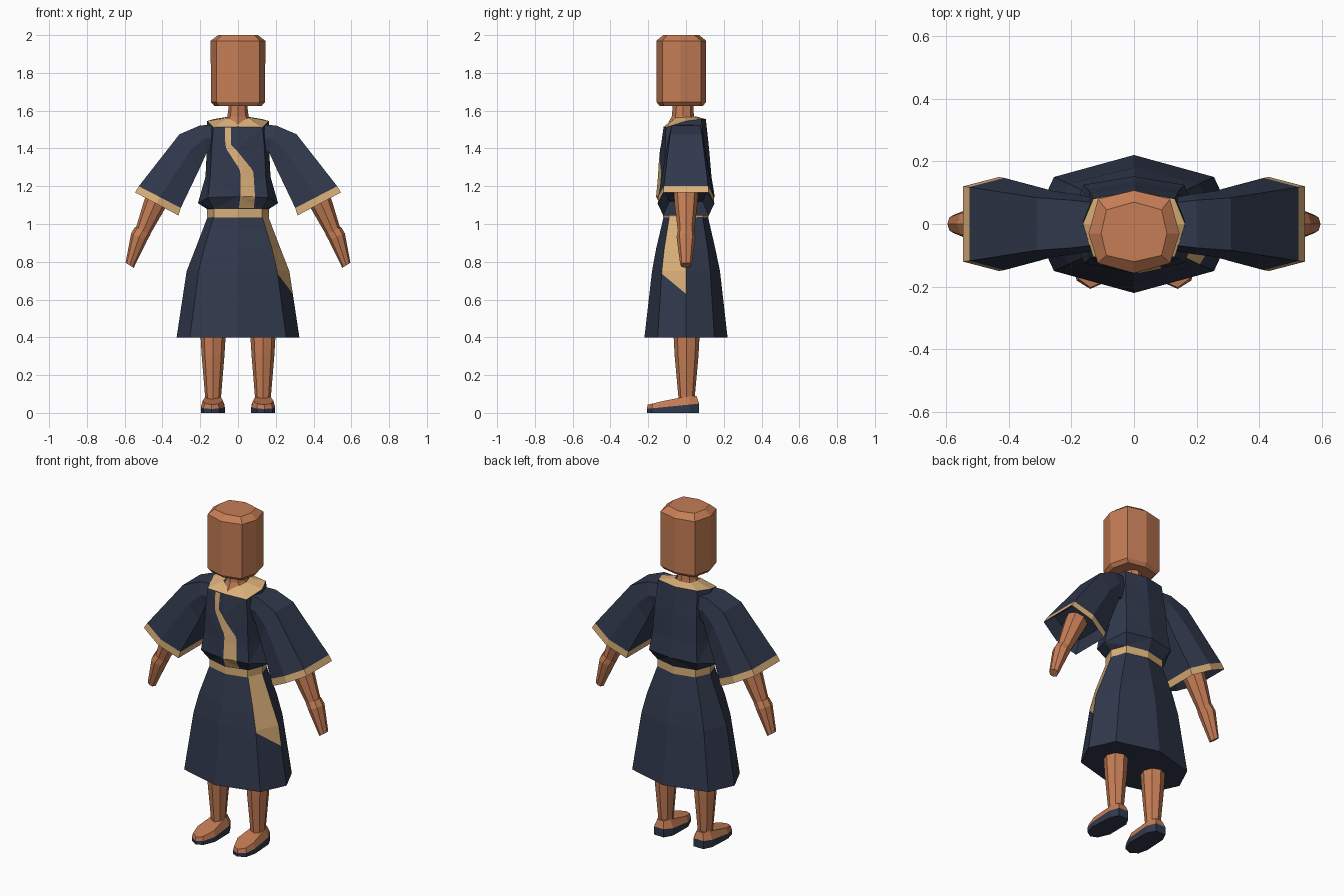
import bpy, bmesh, math
from mathutils import Vector
from mathutils.bvhtree import BVHTree

if "Cube" in bpy.data.objects:
    bpy.data.objects.remove(bpy.data.objects["Cube"])


def material(name, rgb):
    m = bpy.data.materials.new(name)
    m.diffuse_color = (*rgb, 1)
    m.use_nodes = True
    m.node_tree.nodes["Principled BSDF"].inputs["Base Color"].default_value = m.diffuse_color
    return m


SKIN = material("skin", (0.56, 0.205, 0.092))
NAVY = material("navy cloth", (0.030, 0.040, 0.072))
GOLD = material("gold trim", (0.70, 0.43, 0.19))


def finish(name, bm, mats, mirror=False, recalc=True):
    if recalc:
        bmesh.ops.recalc_face_normals(bm, faces=bm.faces)
    me = bpy.data.meshes.new(name)
    bm.to_mesh(me)
    bm.free()
    for m in mats:
        me.materials.append(m)
    ob = bpy.data.objects.new(name, me)
    bpy.context.collection.objects.link(ob)
    if mirror:
        ob.modifiers.new("mirror", 'MIRROR').use_mirror_merge = False
    return ob


def loft(rings, bands=None, cap_start=True, cap_end=True):
    """Skin a list of closed rings; bands gives a material index per strip."""
    bm = bmesh.new()
    vs = [[bm.verts.new(p) for p in r] for r in rings]
    n = len(rings[0])
    for k in range(len(rings) - 1):
        for i in range(n):
            j = (i + 1) % n
            f = bm.faces.new((vs[k][i], vs[k][j], vs[k + 1][j], vs[k + 1][i]))
            f.material_index = bands[k] if bands else 0
    if cap_start:
        bm.faces.new(vs[0][::-1])
    if cap_end:
        bm.faces.new(vs[-1])
    return bm


def body(front, fcorner, side, bcorner, back):
    """Symmetric eight-point ring: front/back are (y, z), others (x, y, z)."""
    half = [fcorner, side, bcorner]
    return ([(0, *front)] + half + [(0, *back)]
            + [(-x, y, z) for x, y, z in reversed(half)])


def flat(z, front, cx, cf, sx, sy, cb, back):
    return body((front, z), (cx, cf, z), (sx, sy, z), (cx, cb, z), (back, z))


BOXY = [(1, 0), (1, .8), (0, 1), (-1, .8), (-1, 0), (-1, -.8), (0, -1), (1, -.8)]
ROUND = [(math.cos(i * math.pi / 4), math.sin(i * math.pi / 4)) for i in range(8)]


def limb(top, bot, w, shape):
    """Ring across a limb from its upper and lower (x, z) outline points."""
    c = ((top[0] + bot[0]) / 2, (top[1] + bot[1]) / 2)
    h = ((top[0] - bot[0]) / 2, (top[1] - bot[1]) / 2)
    return [(c[0] + u * h[0], v * w, c[1] + u * h[1]) for u, v in shape]


# Head and neck
finish("head", loft([
    flat(1.625, -.14, .10, -.115, .125, -.03, .07, .09),
    flat(1.645, -.155, .115, -.125, .143, -.03, .08, .105),
    flat(1.97, -.157, .115, -.125, .145, -.03, .08, .107),
    flat(2.0, -.12, .088, -.10, .105, -.03, .045, .07)]), [SKIN])
finish("neck", loft([
    body((-.10, 1.525), (.06, -.06, 1.53), (.07, -.01, 1.54), (.06, .04, 1.54), (.06, 1.54)),
    flat(1.57, -.075, .04, -.055, .056, -.015, .025, .042),
    flat(1.635, -.07, .035, -.05, .048, -.015, .022, .038)]), [SKIN])

# Collar cap with a V at the front
hem = body((-.118, 1.515), (.13, -.105, 1.512), (.163, 0, 1.545), (.13, .08, 1.555), (.105, 1.555))
finish("collar", loft([
    hem, body((-.092, 1.53), (.053, -.06, 1.562), (.062, -.01, 1.565), (.05, .035, 1.568), (.05, 1.57))],
    cap_start=False, cap_end=False), [GOLD])

# Tunic top, bloused over the belt
torso = loft([
    hem,
    flat(1.40, -.135, .14, -.11, .165, 0, .10, .122),
    flat(1.25, -.147, .147, -.115, .172, 0, .11, .135),
    body((-.157, 1.145), (.16, -.125, 1.14), (.212, 0, 1.11), (.16, .125, 1.14), (.152, 1.145)),
    flat(1.08, -.125, .13, -.09, .165, 0, .09, .12)])
bmesh.ops.triangulate(torso, faces=torso.faces)
tree = BVHTree.FromBMesh(torso)
finish("tunic_top", torso, [NAVY])

# Winding stripe laid on the tunic front: z, left x, right x
path = [(1.512, -.07, -.037), (1.42, -.067, -.037), (1.395, -.06, -.012), (1.29, .008, .074),
        (1.27, .012, .082), (1.145, .012, .09), (1.085, .005, .084)]
bm = bmesh.new()
rows = []
for (z0, l0, r0), (z1, l1, r1) in zip(path, path[1:]):
    for s in range(5):
        t = s / 4
        z, l, r = z0 + (z1 - z0) * t, l0 + (l1 - l0) * t, r0 + (r1 - r0) * t
        row = []
        for c in range(7):
            x = l + (r - l) * c / 6
            hit = tree.ray_cast(Vector((x, -1, z)), Vector((0, 1, 0)))[0]
            y = hit.y if hit else -.118
            row.append(bm.verts.new((x, y - .004, z)))
        rows.append(row)
for a, b in zip(rows, rows[1:]):
    if abs(a[0].co.z - b[0].co.z) > 1e-6:
        for i in range(6):
            bm.faces.new((a[i], b[i], b[i + 1], a[i + 1]))
finish("front_stripe", bm, [GOLD], recalc=False)

# Belt
finish("belt", loft([
    flat(z, -.122, .128, -.09, .163, 0, .09, .12) for z in (1.035, 1.09)]), [GOLD])

# Skirt, with the sash tail coloured on its right front panel
skirt = loft([
    flat(1.04, -.118, .128, -.088, .16, 0, .088, .116),
    flat(.87, -.158, .18, -.115, .225, 0, .115, .155),
    flat(.75, -.18, .208, -.128, .272, 0, .128, .18),
    flat(.40, -.22, .255, -.15, .325, 0, .15, .22)])


def on_panel(f):
    c = f.calc_center_median()
    return c.x > .1 and c.y < -.01 and f.normal.x > .5 and abs(f.normal.z) < .9


bmesh.ops.recalc_face_normals(skirt, faces=skirt.faces)
panel = [f for f in skirt.faces if on_panel(f)]
edges = {e for f in panel for e in f.edges}
verts = {v for f in panel for v in f.verts}
cut_at = Vector((.29, 0, .63))
cut_no = Vector((0, .10, .12)).normalized()
bmesh.ops.bisect_plane(skirt, geom=panel + list(edges) + list(verts), plane_co=cut_at, plane_no=cut_no)
skirt.normal_update()
for f in skirt.faces:
    if on_panel(f) and (f.calc_center_median() - cut_at).dot(cut_no) > 0:
        f.material_index = 1
finish("skirt", skirt, [NAVY, GOLD])

# Wide sleeves with gold cuffs, recessed at the opening
finish("sleeve", loft([
    limb((.13, 1.525), (.13, 1.38), .085, BOXY),
    limb((.20, 1.522), (.165, 1.38), .095, BOXY),
    limb((.31, 1.475), (.205, 1.29), .105, BOXY),
    limb((.525, 1.20), (.303, 1.085), .147, BOXY),
    limb((.545, 1.167), (.315, 1.045), .15, BOXY),
    limb((.49, 1.21), (.32, 1.12), .11, BOXY)],
    bands=[0, 0, 0, 1, 0]), [NAVY, GOLD], mirror=True)

# Forearms and hands
finish("forearm", loft([
    limb((.45, 1.25), (.33, 1.18), .068, ROUND),
    limb((.495, 1.13), (.39, 1.075), .06, ROUND),
    limb((.548, .955), (.48, .92), .04, ROUND)]), [SKIN], mirror=True)
finish("hand", loft([
    limb((.545, .985), (.463, .945), .043, ROUND),
    limb((.566, .95), (.48, .915), .05, ROUND),
    limb((.595, .795), (.552, .768), .03, ROUND)]), [SKIN], mirror=True)

# Legs
finish("leg", loft([
    [(.132 + rx * x, .003 + ry * y, z) for x, y in ROUND]
    for z, rx, ry in ((.43, .068, .07), (.30, .06, .063), (.07, .041, .042))]), [SKIN], mirror=True)

# Feet and soles share one outline
OUTLINE = [(.10, .07), (.165, .07), (.19, .02), (.197, -.12), (.183, -.18),
           (.14, -.207), (.10, -.19), (.07, -.12), (.072, .02)]
sole_top = [(x, y, .022 + (y + .2) * .10) for x, y in OUTLINE]
finish("sole", loft([[(x, y, 0) for x, y in OUTLINE], sole_top]), [NAVY], mirror=True)


def instep(x, y):
    k = .65 if y > -.05 else .85
    return (.132 + (x - .132) * k, y * (.8 if y > 0 else .98), min(.09, .045 + (y + .2) * .23))


finish("foot", loft([sole_top, [instep(x, y) for x, y in OUTLINE]]), [SKIN], mirror=True)
